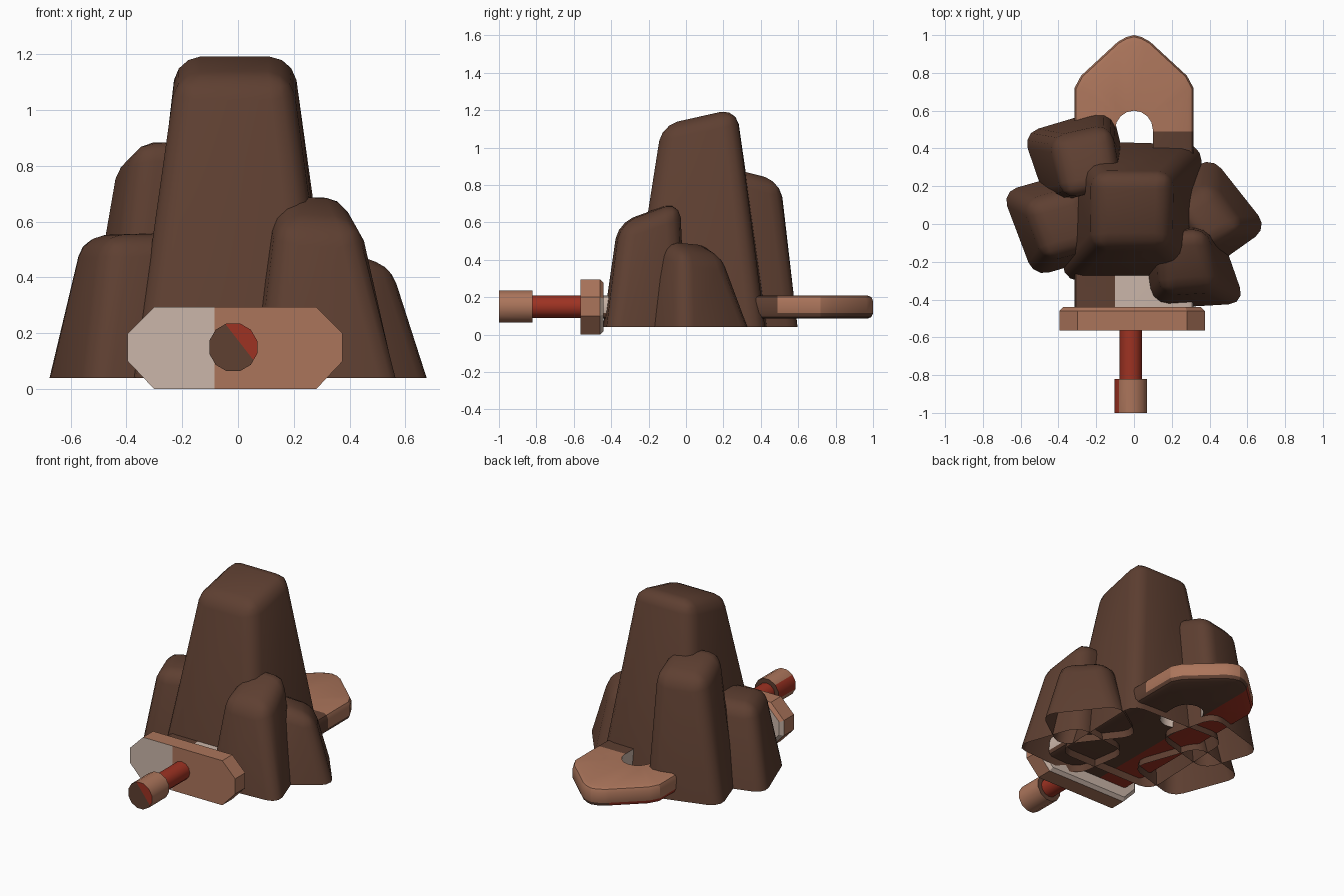
import bpy, bmesh, math
from mathutils import Vector

if "Cube" in bpy.data.objects:
    bpy.data.objects.remove(bpy.data.objects["Cube"])


def material(name, rgb):
    m = bpy.data.materials.new(name)
    m.diffuse_color = (*rgb, 1)
    m.use_nodes = True
    m.node_tree.nodes["Principled BSDF"].inputs["Base Color"].default_value = m.diffuse_color
    return m


MATS = [material("dark_brown", (0.112, 0.050, 0.031)),
        material("copper", (0.41, 0.178, 0.105)),
        material("rust_red", (0.34, 0.032, 0.016)),
        material("pale_stone", (0.60, 0.47, 0.40))]
DARK, COPPER, RED, PALE = range(4)


def make_object(name, bm, smooth=None):
    bm.normal_update()
    me = bpy.data.meshes.new(name)
    bm.to_mesh(me)
    bm.free()
    ob = bpy.data.objects.new(name, me)
    bpy.context.collection.objects.link(ob)
    for m in MATS:
        me.materials.append(m)
    if smooth:
        bpy.ops.object.select_all(action='DESELECT')
        ob.select_set(True)
        bpy.context.view_layer.objects.active = ob
        bpy.ops.object.shade_smooth_by_angle(angle=math.radians(smooth))
    return ob


def prism(points, axis, lo, hi):
    """Extrude a 2D outline along y (points are x,z) or z (points are x,y)."""
    bm = bmesh.new()
    place = (lambda a, b, h: (a, h, b)) if axis == 'y' else (lambda a, b, h: (a, b, h))
    rings = [[bm.verts.new(place(a, b, h)) for a, b in points] for h in (lo, hi)]
    n = len(points)
    for i in range(n):
        j = (i + 1) % n
        bm.faces.new((rings[0][i], rings[0][j], rings[1][j], rings[1][i]))
    bm.faces.new(rings[0])
    bm.faces.new(rings[1])
    bmesh.ops.recalc_face_normals(bm, faces=bm.faces)
    return bm


def split(bm, co, no):
    bmesh.ops.bisect_plane(bm, geom=bm.verts[:] + bm.edges[:] + bm.faces[:],
                           plane_co=co, plane_no=no)


def paint(bm, rule):
    bm.normal_update()
    for f in bm.faces:
        f.material_index = rule(f.calc_center_median(), f.normal)


def circle(cx, cz, r, n, turn=0.0):
    return [(cx + r * math.cos(turn + math.tau * i / n),
             cz + r * math.sin(turn + math.tau * i / n)) for i in range(n)]


# Rocks: tapered, open-bottomed blocks with rounded edges
def rock(name, base, top, heights, round_size):
    bm = bmesh.new()
    lower = [bm.verts.new((x, y, 0.04)) for x, y in base]
    upper = [bm.verts.new((x, y, z)) for (x, y), z in zip(top, heights)]
    for i in range(4):
        j = (i + 1) % 4
        bm.faces.new((lower[i], lower[j], upper[j], upper[i]))
    bm.faces.new(upper)
    edges = [e for e in bm.edges if not e.is_boundary]
    bmesh.ops.bevel(bm, geom=edges, offset=round_size, segments=3, profile=0.5,
                    affect='EDGES', clamp_overlap=True)
    make_object(name, bm, 60)


rock("centre_rock",
     [(-.38, -.30), (.34, -.30), (.36, .42), (-.35, .44)],
     [(-.22, -.13), (.19, -.13), (.20, .27), (-.22, .27)],
     [1.12, 1.12, 1.21, 1.21], .085)
rock("left_rock",
     [(-.70, .17), (-.53, -.28), (-.12, -.16), (-.28, .29)],
     [(-.58, .11), (-.47, -.19), (-.19, -.12), (-.27, .20)],
     [.55, .55, .56, .56], .08)
rock("back_left_rock",
     [(-.59, .48), (-.46, .10), (-.02, .22), (-.12, .62)],
     [(-.44, .46), (-.37, .13), (-.07, .20), (-.12, .52)],
     [.82, .90, .91, .82], .085)
rock("front_right_rock",
     [(.08, -.45), (.59, -.42), (.44, .01), (.02, -.05)],
     [(.14, -.37), (.44, -.35), (.39, -.03), (.13, -.04)],
     [.60, .59, .71, .72], .085)
rock("right_rock",
     [(.71, -.02), (.41, .36), (.10, .15), (.40, -.24)],
     [(.58, -.03), (.41, .21), (.20, .10), (.38, -.13)],
     [.45, .42, .50, .52], .08)

# Blade: flat pointed slab with softened rim and a slot near the tip
half = [(.315, -.45), (.315, .72), (.28, .785), (.085, .965), (.04, .99)]
outline = half + [(0, 1.0)] + [(-x, y) for x, y in reversed(half)]
bm = prism(outline, 'z', .085, .21)
rim = [e for e in bm.edges
       if abs(e.verts[0].co.z - e.verts[1].co.z) < 1e-4
       and min(v.co.y for v in e.verts) + max(v.co.y for v in e.verts) > -.8]
bmesh.ops.bevel(bm, geom=rim, offset=.03, segments=2, profile=.5, affect='EDGES')
blade = make_object("blade", bm)

slot = [(.1 * math.cos(math.pi * i / 8), .5 + .1 * math.sin(math.pi * i / 8))
        for i in range(9)]
slot += [(-x, 1.0 - y - .1) for x, y in slot]
cutter = make_object("slot_cutter", prism(slot, 'z', 0, .3))
cutter.hide_render = True
cut = blade.modifiers.new("slot", 'BOOLEAN')
cut.object = cutter
cut.operation = 'DIFFERENCE'
cut.solver = 'EXACT'
bpy.context.view_layer.update()
result = blade.evaluated_get(bpy.context.evaluated_depsgraph_get())
bm = bmesh.new()
bm.from_mesh(result.data)
bpy.data.objects.remove(blade)
bpy.data.objects.remove(cutter)
bmesh.ops.triangulate(bm, faces=[f for f in bm.faces if len(f.verts) > 4])
for co, no in (((-.1, 0, 0), (1, 0, 0)), ((0, .49, 0), (0, 1, 0)),
               ((0, -.15, 0), (0, 1, 0))):
    split(bm, co, no)


def blade_colour(c, n):
    if abs(n.z) < .1 and abs(c.x) < .12 and .3 < c.y < .65:
        return PALE
    if n.z < -.3:
        return RED if c.x < -.1 else DARK
    if c.y > .49:
        return COPPER
    return PALE if c.y < -.15 and c.x > -.1 else DARK


paint(bm, blade_colour)
make_object("blade", bm, 25)

# Guard: long octagonal plate with a pale back
octagon = [(-.395, .1), (-.3, 0), (.28, 0), (.375, .1),
           (.375, .2), (.28, .295), (-.3, .295), (-.395, .2)]
bm = prism(octagon, 'y', -.565, -.44)
back = [e for e in bm.edges if all(v.co.y > -.45 for v in e.verts)]
bmesh.ops.bevel(bm, geom=back, offset=.02, segments=1, affect='EDGES')
split(bm, (-.085, 0, 0), (1, 0, 0))


def guard_colour(c, n):
    if n.y > .3 and n.z < .5:
        return PALE
    return PALE if n.y < -.9 and c.x < -.085 else COPPER


paint(bm, guard_colour)
make_object("guard", bm)

# Grip: thin red rod
bm = prism(circle(-.017, .15, .06, 12), 'y', -.83, -.55)
paint(bm, lambda c, n: RED)
make_object("grip", bm, 40)

# Pommel: short drum, its end split diagonally into two colours
bm = prism(circle(-.017, .15, .089, 12, math.pi / 12), 'y', -1.0, -.82)
slant = Vector((.135, 0, .105)).normalized()
middle = Vector((.0, 0, .175))
front = [f for f in bm.faces if f.normal.y < -.9]
bmesh.ops.bisect_plane(bm, geom=front + list({e for f in front for e in f.edges})
                       + list({v for f in front for v in f.verts}),
                       plane_co=middle, plane_no=slant)


def pommel_colour(c, n):
    if n.y < -.9:
        return RED if (c - middle).dot(slant) > 0 else DARK
    if n.y > .9:
        return DARK
    return RED if n.x < -.8 and n.z > -.1 else COPPER


paint(bm, pommel_colour)
make_object("pommel", bm, 40)
